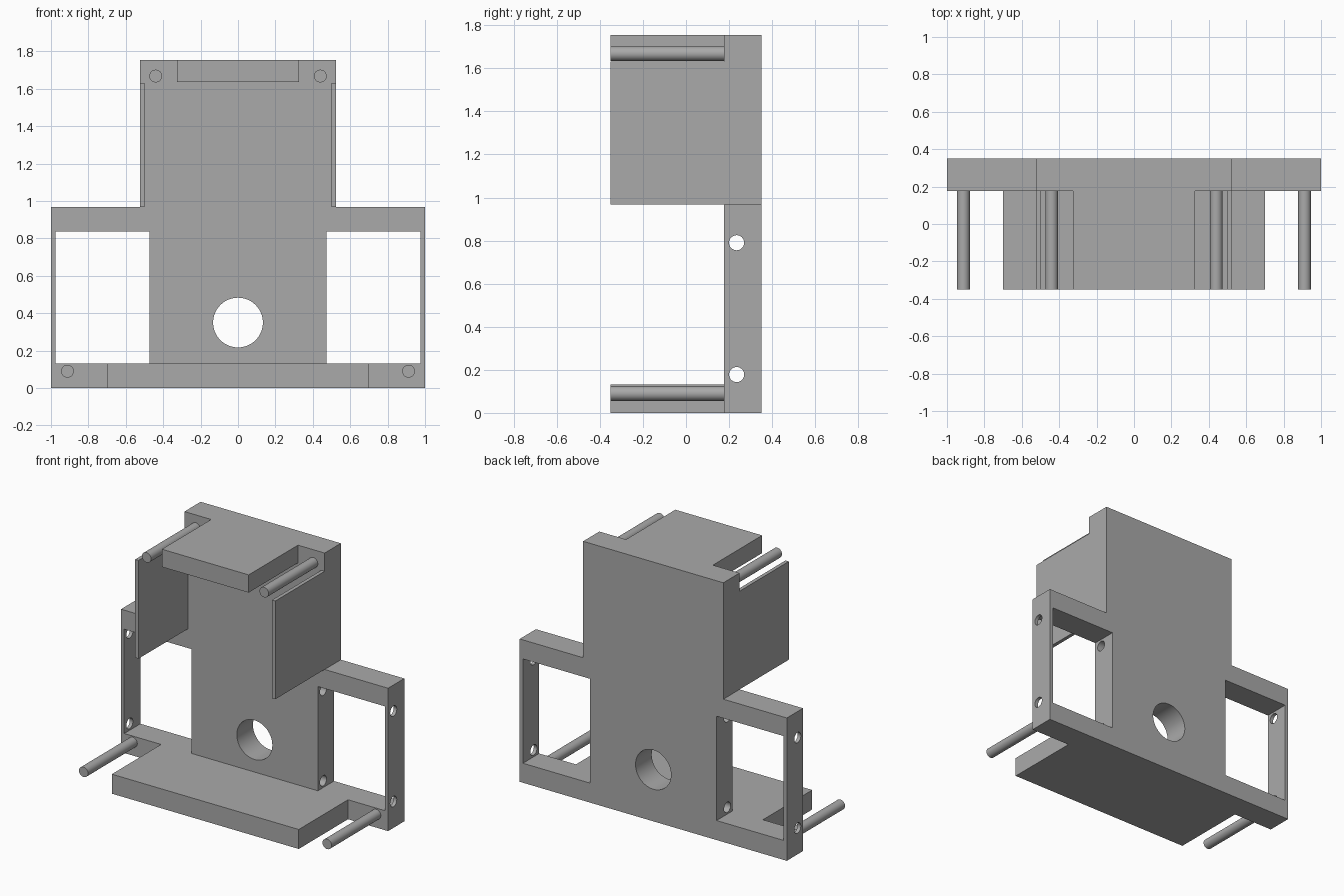
import bpy, bmesh
from math import pi, radians
from mathutils import Matrix, Vector

cube = bpy.data.objects.get("Cube")
if cube:
    bpy.data.objects.remove(cube, do_unlink=True)

grey = bpy.data.materials.new("plain_grey")
grey.use_nodes = True
colour = (0.4, 0.4, 0.4, 1)
grey.diffuse_color = colour
grey.node_tree.nodes["Principled BSDF"].inputs["Base Color"].default_value = colour

FRONT, PLATE, BACK = -0.35, 0.177, 0.35
TOP, SHOULDER, SHELF = 1.755, 0.967, 0.132


def finish(name, bm):
    bmesh.ops.recalc_face_normals(bm, faces=bm.faces)
    mesh = bpy.data.meshes.new(name)
    bm.to_mesh(mesh)
    bm.free()
    mesh.materials.append(grey)
    obj = bpy.data.objects.new(name, mesh)
    bpy.context.collection.objects.link(obj)
    return obj


def box(name, x, y, z):
    bm = bmesh.new()
    bmesh.ops.create_cube(bm, size=1)
    for v in bm.verts:
        v.co = Vector([r[0] if c < 0 else r[1] for c, r in zip(v.co, (x, y, z))])
    return finish(name, bm)


def rod(name, centre, radius, length, axis, sides=48):
    bm = bmesh.new()
    turn = Matrix.Rotation(pi / 2, 4, "Y" if axis == "X" else "X")
    bmesh.ops.create_cone(bm, cap_ends=True, segments=sides, radius1=radius,
                          radius2=radius, depth=length,
                          matrix=Matrix.Translation(centre) @ turn)
    return finish(name, bm)


def smooth(obj):
    bpy.ops.object.select_all(action="DESELECT")
    obj.select_set(True)
    bpy.context.view_layer.objects.active = obj
    bpy.ops.object.shade_smooth_by_angle(angle=radians(30))


def cut(obj, cutter):
    bpy.context.view_layer.objects.active = obj
    mod = obj.modifiers.new("cut", "BOOLEAN")
    mod.operation = "DIFFERENCE"
    mod.solver = "EXACT"
    mod.object = cutter
    bpy.ops.object.modifier_apply(modifier=mod.name)
    bpy.data.objects.remove(cutter, do_unlink=True)


# Back plate: stepped outline, thickened towards the back
half = [(1, 0), (1, SHOULDER), (0.525, SHOULDER), (0.525, TOP)]
outline = half + [(-x, z) for x, z in reversed(half)]
bm = bmesh.new()
face = bm.faces.new([bm.verts.new((x, PLATE, z)) for x, z in outline])
grown = bmesh.ops.extrude_face_region(bm, geom=[face])["geom"]
bmesh.ops.translate(bm, vec=(0, BACK - PLATE, 0),
                    verts=[v for v in grown if isinstance(v, bmesh.types.BMVert)])
plate = finish("back_plate", bm)

# Two windows, the round opening and the cross-drilled holes
for s in (-1, 1):
    cut(plate, box("window_cutter", sorted((s * 0.474, s * 0.976)), (0, 0.5), (SHELF, 0.838)))
cut(plate, rod("opening_cutter", (0, 0.26, 0.35), 0.133, 0.6, "Y", 64))
for z in (0.178, 0.79):
    cut(plate, rod("side_hole_cutter", (0, 0.235, z), 0.035, 2.4, "X"))
smooth(plate)

# Shelves standing forward from the plate
box("bottom_shelf", (-0.7, 0.7), (FRONT, PLATE), (0, SHELF))
box("top_shelf", (-0.325, 0.325), (FRONT, PLATE), (1.635, TOP))

# Thin side walls and pins on both sides
for side, s in (("left", 1), ("right", -1)):
    box(side + "_side_wall", sorted((s * 0.5, s * 0.525)), (FRONT, PLATE), (SHOULDER, 1.632))
    for level, x, z in (("top", 0.44, 1.668), ("bottom", 0.912, 0.09)):
        smooth(rod(f"{side}_{level}_pin", (s * x, (FRONT + PLATE) / 2, z),
                   0.034, PLATE - FRONT, "Y"))
